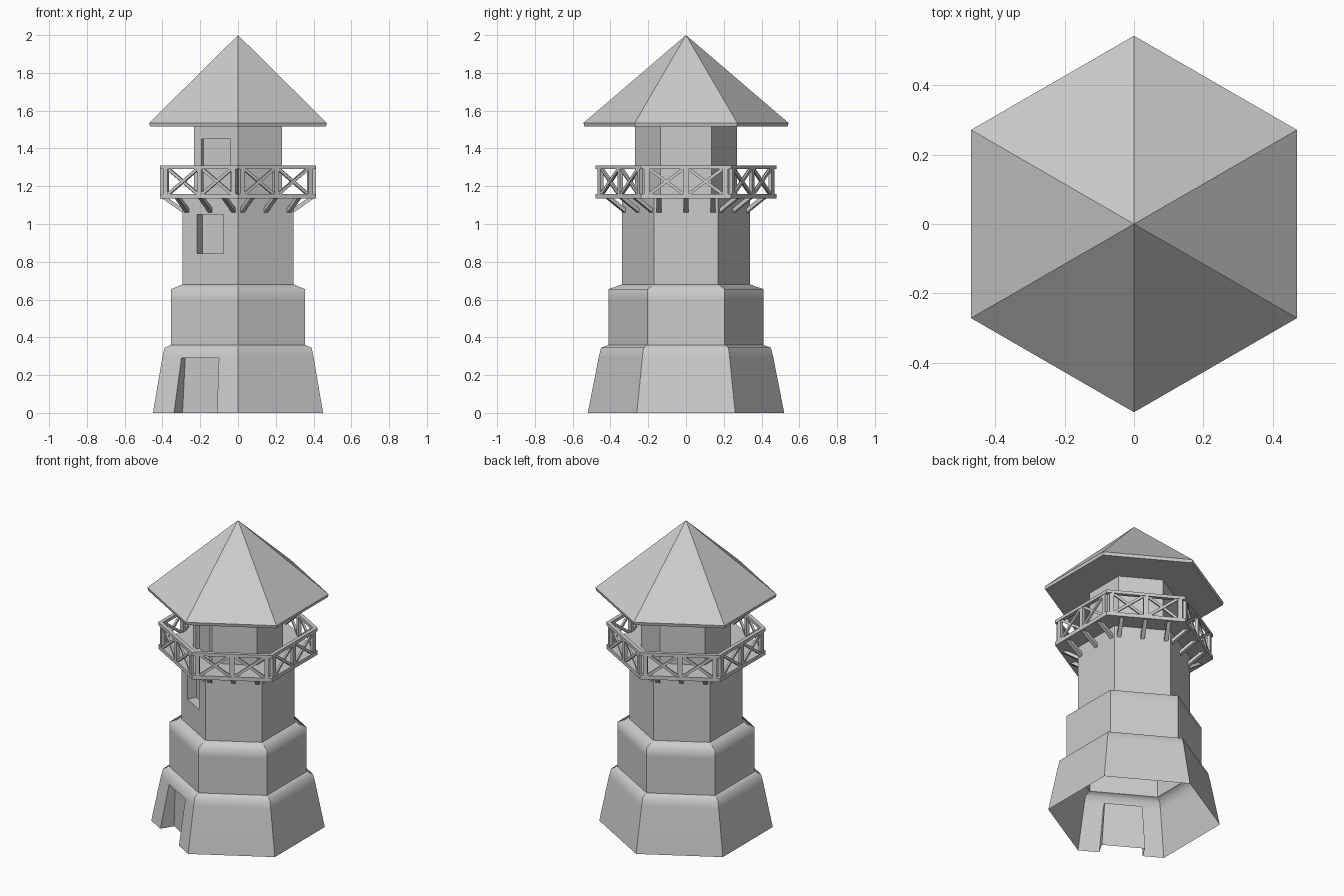
import bpy, bmesh
from math import radians, cos, sin, hypot
from mathutils import Matrix, Vector

if "Cube" in bpy.data.objects:
    bpy.data.objects.remove(bpy.data.objects["Cube"])

stone = bpy.data.materials.new("pale_grey")
stone.use_nodes = True
GREY = (0.6, 0.6, 0.6, 1)
stone.diffuse_color = GREY
stone.node_tree.nodes["Principled BSDF"].inputs["Base Color"].default_value = GREY


def make_object(name, bm):
    bmesh.ops.recalc_face_normals(bm, faces=bm.faces)
    mesh = bpy.data.meshes.new(name)
    bm.to_mesh(mesh)
    bm.free()
    mesh.materials.append(stone)
    obj = bpy.data.objects.new(name, mesh)
    bpy.context.collection.objects.link(obj)
    return obj


def hex_ring(bm, radius, z):
    """Six corners, two of them on the y axis."""
    return [bm.verts.new((radius * cos(radians(30 + 60 * i)),
                          radius * sin(radians(30 + 60 * i)), z)) for i in range(6)]


def bridge(bm, a, b):
    for i in range(6):
        j = (i + 1) % 6
        bm.faces.new((a[i], a[j], b[j], b[i]))


def hex_loft(name, profile, closed_loop=False):
    """Stack hexagons from (radius, z) pairs; cap the ends or join them."""
    bm = bmesh.new()
    rings = [hex_ring(bm, r, z) for r, z in profile]
    for a, b in zip(rings, rings[1:]):
        bridge(bm, a, b)
    if closed_loop:
        bridge(bm, rings[-1], rings[0])
    else:
        bm.faces.new(rings[0])
        bm.faces.new(rings[-1])
    return make_object(name, bm)


def box(bm, size, matrix):
    bmesh.ops.create_cube(bm, size=1, matrix=matrix @ Matrix.Diagonal((*size, 1)))


def side(angle):
    return Matrix.Rotation(radians(angle), 4, "Z")


def cut_recess(target, inner, outer, z0, z1, width0, width1):
    """Cut a recess into the front right wall, whose normal points at 240 degrees."""
    bm = bmesh.new()
    ends = []
    for z, w in ((z0, width0), (z1, width1)):
        ends.append([bm.verts.new((x, y, z)) for x, y in
                     ((inner, -w / 2), (outer, -w / 2), (outer, w / 2), (inner, w / 2))])
    low, high = ends
    bm.faces.new(low)
    bm.faces.new(high)
    for i in range(4):
        j = (i + 1) % 4
        bm.faces.new((low[i], low[j], high[j], high[i]))
    bm.transform(side(240))
    cutter = make_object("recess_cutter", bm)
    cutter.hide_render = True
    mod = target.modifiers.new("recess", "BOOLEAN")
    mod.operation = "DIFFERENCE"
    mod.solver = "EXACT"
    mod.object = cutter
    bpy.context.view_layer.objects.active = target
    bpy.ops.object.modifier_apply(modifier=mod.name)
    bpy.data.objects.remove(cutter)


# Tower body: flared foot, middle tier and shaft
body = hex_loft("tower_body", [(0.52, 0), (0.462, 0.295), (0.45, 0.345), (0.41, 0.36),
                               (0.41, 0.6), (0.41, 0.655), (0.34, 0.68), (0.34, 1.15)])
cut_recess(body, 0.36, 0.7, -0.1, 0.29, 0.274, 0.229)    # doorway
cut_recess(body, 0.235, 0.5, 0.845, 1.05, 0.162, 0.162)  # shaft window

# Open the bottom and soften only the two shoulders
bm = bmesh.new()
bm.from_mesh(body.data)
bmesh.ops.delete(bm, geom=[f for f in bm.faces
                           if all(v.co.z < 0.01 for v in f.verts)], context="FACES")
for f in bm.faces:
    f.smooth = True
for e in bm.edges:
    a, b = (v.co for v in e.verts)
    level = abs(a.z - b.z) < 0.001
    shoulder = any(abs(a.z - z) < 0.002 for z in (0.295, 0.345, 0.6, 0.655))
    e.smooth = level and shoulder
bm.to_mesh(body.data)
bm.free()

# Lookout room with its balcony door
room = hex_loft("lookout_room", [(0.27, 1.14), (0.27, 1.53)])
cut_recess(room, 0.213, 0.5, 1.16, 1.45, 0.178, 0.178)

# Roof
bm = bmesh.new()
eave_low, eave_high = hex_ring(bm, 0.538, 1.515), hex_ring(bm, 0.543, 1.535)
apex = bm.verts.new((0, 0, 2))
bm.faces.new(eave_low)
bridge(bm, eave_low, eave_high)
for i in range(6):
    bm.faces.new((eave_high[i], eave_high[(i + 1) % 6], apex))
make_object("roof", bm)

# Balcony deck and handrail
DECK, RAIL = 1.16, 1.29
hex_loft("balcony_deck", [(0.478, 1.135), (0.478, DECK)])
hex_loft("handrail", [(0.478, RAIL), (0.478, 1.31), (0.45, 1.31), (0.45, RAIL)], True)

# Posts, crossed braces and brackets, repeated on every side
posts, braces, brackets = bmesh.new(), bmesh.new(), bmesh.new()
POST_X, MID = 0.402, (DECK + RAIL) / 2
bay, height = 0.175, RAIL - DECK
for k in range(6):
    turn = side(60 * k)
    for y in (-0.208, 0, 0.208):
        box(posts, (0.02, 0.028, height + 0.01),
            turn @ Matrix.Translation((POST_X, y, MID)))
    for y in (-0.104, 0.104):
        for s in (-1, 1):
            slope = Vector((bay, s * height)).angle_signed(Vector((1, 0)))
            box(braces, (0.012, hypot(bay, height), 0.016),
                turn @ Matrix.Translation((POST_X + 0.002 * s, y, MID))
                @ Matrix.Rotation(slope, 4, "X"))
    for y in (-0.143, 0, 0.143):
        start, end = Vector((0.285, y, 1.066)), Vector((0.395, y, 1.143))
        aim = (end - start).to_track_quat("X", "Z").to_matrix().to_4x4()
        box(brackets, ((end - start).length, 0.024, 0.02),
            turn @ Matrix.Translation((start + end) / 2) @ aim)
make_object("railing_posts", posts)
make_object("railing_braces", braces)
make_object("deck_brackets", brackets)
